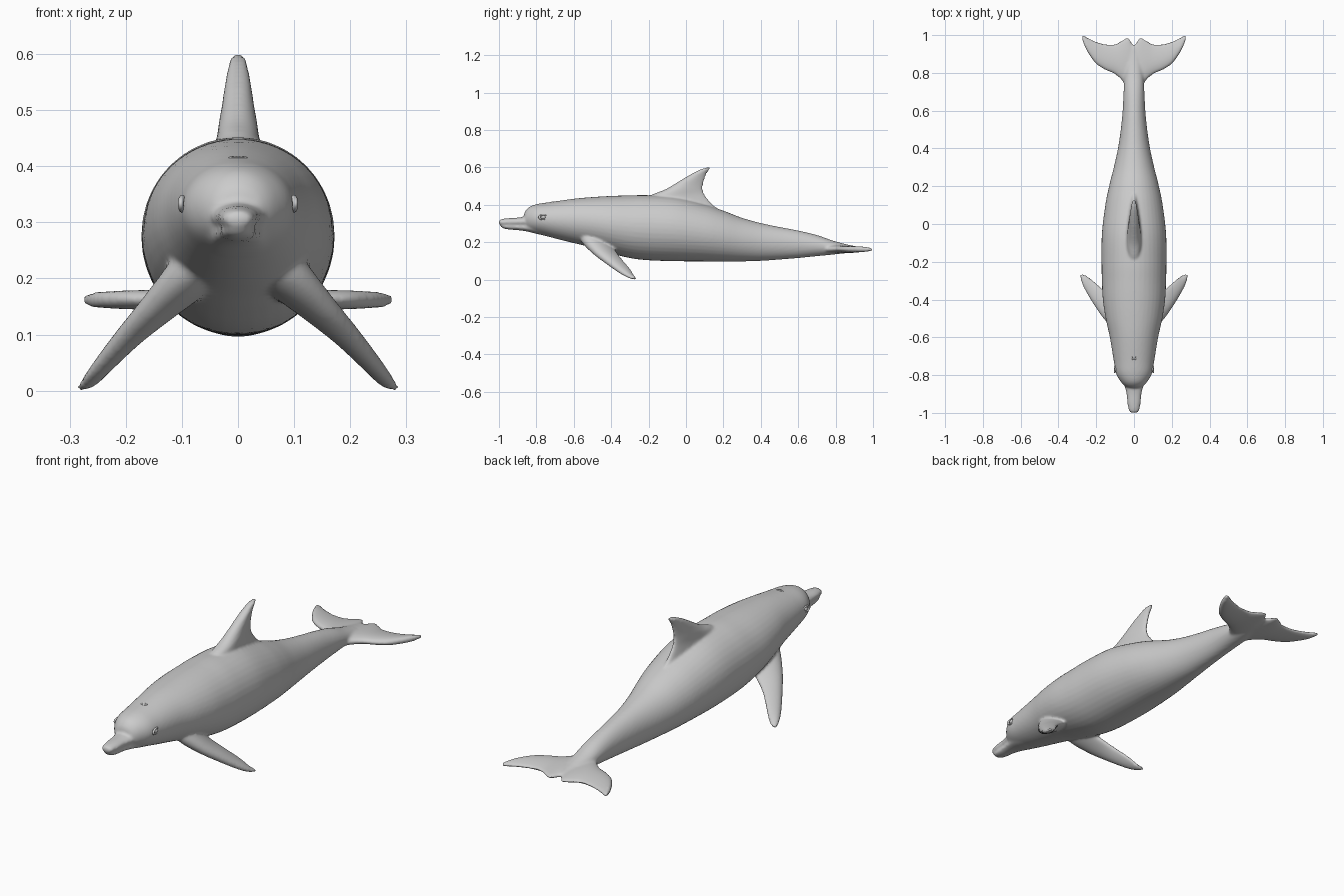
import bpy, bmesh, math
from mathutils import Vector

if "Cube" in bpy.data.objects:
    bpy.data.objects.remove(bpy.data.objects["Cube"])

SIDES = 40
X = Vector((1, 0, 0))


def smooth_rows(rows, steps=6):
    """Catmull-Rom through rows of (lead point, trail point, half thickness)."""
    flat = [tuple(a) + tuple(b) + (t,) for a, b, t in rows]
    out = []
    for i in range(len(flat) - 1):
        p0, p1 = flat[max(i - 1, 0)], flat[i]
        p2, p3 = flat[i + 1], flat[min(i + 2, len(flat) - 1)]
        for s in range(steps):
            u = s / steps
            out.append([0.5 * (2 * b + (c - a) * u + (2 * a - 5 * b + 4 * c - d) * u ** 2
                               + (3 * b - a - 3 * c + d) * u ** 3)
                        for a, b, c, d in zip(p0, p1, p2, p3)])
    out.append(list(flat[-1]))
    return [(Vector(r[:3]), Vector(r[3:6]), max(r[6], 0.003)) for r in out]


def loft(bm, rows, normal=None, taper=0.0):
    """Closed skin through oval sections; taper thins the trailing side."""
    rows = smooth_rows(rows)
    axis = (rows[-1][0] + rows[-1][1]) - (rows[0][0] + rows[0][1])
    rings = []
    for lead, trail, t in rows:
        mid, half = (lead + trail) / 2, (lead - trail) / 2
        n = normal or half.cross(axis).normalized()
        ring = []
        for k in range(SIDES):
            a = 2 * math.pi * k / SIDES
            c, s = math.cos(a), math.sin(a)
            ring.append(bm.verts.new(mid + half * c + n * (t * s * (1 + taper * c))))
        rings.append(ring)
    faces = [bm.faces.new(rings[0]), bm.faces.new(rings[-1][::-1])]
    for r0, r1 in zip(rings, rings[1:]):
        for k in range(SIDES):
            j = (k + 1) % SIDES
            faces.append(bm.faces.new((r0[k], r1[k], r1[j], r0[j])))
    bmesh.ops.recalc_face_normals(bm, faces=faces)


def trunk(bm, table):
    """Loft from (y, top z, bottom z, half width) stations."""
    loft(bm, [((0, y, lo), (0, y, hi), w) for y, hi, lo, w in table], X)


bm = bmesh.new()

# torso, melon and tail stock
trunk(bm, [(-.866, .345, .295, .02), (-.86, .365, .275, .045), (-.835, .39, .26, .07),
           (-.79, .405, .245, .095), (-.72, .415, .225, .108), (-.6, .432, .195, .128),
           (-.5, .441, .17, .15), (-.4, .447, .14, .165), (-.3, .45, .115, .17),
           (-.2, .451, .103, .172), (-.05, .44, .098, .17), (.1, .402, .097, .152),
           (.2, .368, .096, .132), (.3, .33, .097, .107), (.4, .302, .1, .085),
           (.5, .281, .107, .07), (.6, .262, .115, .06), (.7, .238, .125, .055),
           (.78, .21, .133, .05), (.86, .188, .142, .04), (.94, .172, .152, .02)])

# upper beak
trunk(bm, [(-1.0, .312, .298, .012), (-.99, .322, .29, .026), (-.95, .328, .287, .035),
           (-.9, .331, .286, .04), (-.86, .336, .283, .049), (-.8, .345, .275, .062),
           (-.74, .35, .26, .07)])

# lower jaw
trunk(bm, [(-.992, .297, .285, .01), (-.98, .298, .275, .022), (-.95, .298, .268, .03),
           (-.9, .298, .264, .034), (-.85, .298, .257, .045), (-.78, .298, .24, .06),
           (-.7, .3, .222, .07)])

# dorsal fin
loft(bm, [((0, lead, z), (0, trail, z), t) for z, lead, trail, t in
          [(.37, -.26, .18, .045), (.41, -.24, .135, .042), (.45, -.19, .102, .036),
           (.48, -.115, .09, .032), (.51, -.062, .092, .027), (.54, -.014, .1, .023),
           (.565, .03, .11, .019), (.583, .065, .122, .016), (.593, .09, .13, .013),
           (.599, .112, .133, .008)]], X, 0.35)

# tail flukes, one span from tip to tip
half_fluke = [(.03, .71, .987, .021), (.06, .755, .976, .02), (.1, .792, .953, .018),
              (.15, .815, .953, .017), (.2, .847, .967, .016), (.24, .9, .985, .014),
              (.262, .942, .997, .012), (.275, .98, 1.0, .007)]
span = ([(-x, a, b, t) for x, a, b, t in half_fluke[::-1]]
        + [(0, .70, .95, .022)] + half_fluke)
loft(bm, [((x, a, .163), (x, b, .16), t) for x, a, b, t in span], Vector((0, 0, 1)), 0.3)

# pectoral flippers, left and right
flipper = [((.05, -.57, .28), (.03, -.42, .24), .045),
           ((.10, -.56, .22), (.06, -.40, .19), .038),
           ((.16, -.50, .15), (.11, -.375, .15), .028),
           ((.215, -.42, .085), (.165, -.345, .11), .021),
           ((.26, -.345, .032), (.215, -.30, .058), .015),
           ((.28, -.30, .011), (.245, -.277, .02), .010),
           ((.287, -.272, .004), (.27, -.265, .006), .006)]
for side in (1, -1):
    loft(bm, [((side * a[0], *a[1:]), (side * b[0], *b[1:]), t) for a, b, t in flipper],
         taper=0.3)

mesh = bpy.data.meshes.new("body_with_fins")
bm.to_mesh(mesh)
bm.free()
body = bpy.data.objects.new("body_with_fins", mesh)
bpy.context.collection.objects.link(body)

# fuse the parts into one skin and soften the joints
fuse = body.modifiers.new("fuse", 'REMESH')
fuse.mode = 'VOXEL'
fuse.voxel_size = 0.0065
fuse.use_smooth_shade = True
soften = body.modifiers.new("soften", 'SMOOTH')
soften.factor = 0.5
soften.iterations = 6


def ring(name, loc, rot, scale, major, minor):
    bpy.ops.mesh.primitive_torus_add(location=loc, rotation=rot, major_radius=major,
                                     minor_radius=minor, major_segments=32, minor_segments=10)
    ob = bpy.context.object
    ob.name, ob.scale = name, scale
    bpy.ops.object.shade_smooth()


# eyes with lids
for side, label in ((1, "left"), (-1, "right")):
    bpy.ops.mesh.primitive_uv_sphere_add(radius=0.013, segments=24, ring_count=12,
                                         location=(side * .096, -.763, .333))
    eye = bpy.context.object
    eye.name, eye.scale = label + "_eye", (.8, 1.1, .8)
    bpy.ops.object.shade_smooth()
    ring(label + "_eyelid", (side * .099, -.763, .333), (0, math.pi / 2, side * .13),
         (.75, 1.3, 1), .016, .005)

# blowhole rim
ring("blowhole", (0, -.71, .4145), (.1, 0, 0), (1, .6, .7), .013, .004)
